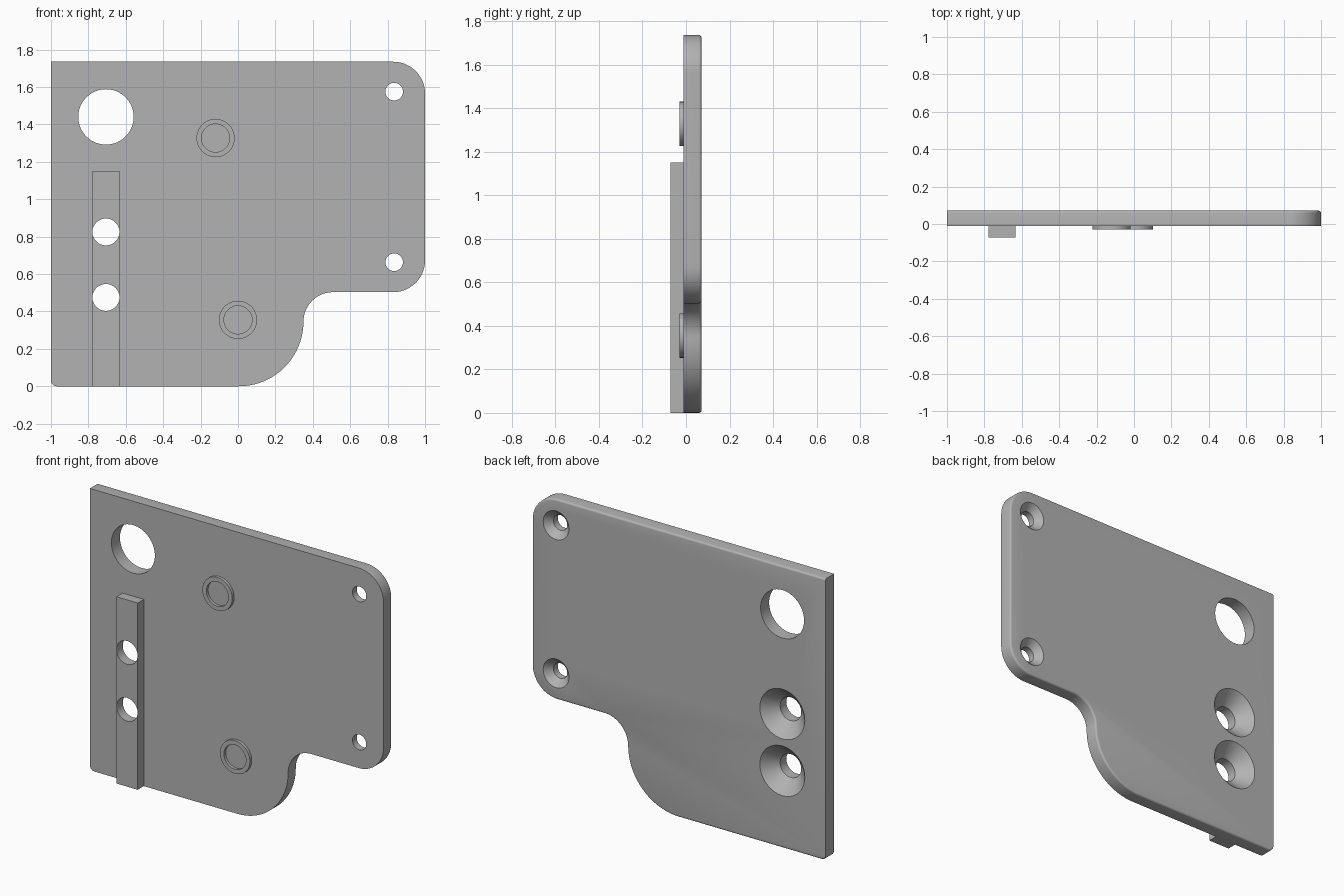
import bpy
import bmesh
import math

if "Cube" in bpy.data.objects:
    bpy.data.objects.remove(bpy.data.objects["Cube"], do_unlink=True)

grey = bpy.data.materials.new("plain grey")
grey.use_nodes = True
GREY = (0.45, 0.45, 0.45, 1)
grey.diffuse_color = GREY
grey.node_tree.nodes["Principled BSDF"].inputs["Base Color"].default_value = GREY

FRONT, BACK, RAIL_FRONT = -0.012, 0.071, -0.071
TOP, STEP = 1.735, 0.503


def loft(name, rings, closed=False):
    """Skin a list of equal-length point rings; cap the ends unless closed."""
    bm = bmesh.new()
    loops = [[bm.verts.new(p) for p in ring] for ring in rings]
    n = len(loops[0])
    pairs = list(zip(loops, loops[1:]))
    if closed:
        pairs.append((loops[-1], loops[0]))
    else:
        bm.faces.new(loops[0])
        bm.faces.new(loops[-1])
    for a, b in pairs:
        for i in range(n):
            j = (i + 1) % n
            bm.faces.new((a[i], a[j], b[j], b[i]))
    bmesh.ops.recalc_face_normals(bm, faces=bm.faces[:])
    mesh = bpy.data.meshes.new(name)
    bm.to_mesh(mesh)
    bm.free()
    mesh.materials.append(grey)
    obj = bpy.data.objects.new(name, mesh)
    bpy.context.collection.objects.link(obj)
    return obj


def arc(cx, cz, rx, rz, start, end, steps=20):
    angles = [math.radians(start + (end - start) * i / steps) for i in range(steps + 1)]
    return [(cx + rx * math.cos(a), cz + rz * math.sin(a)) for a in angles]


def lathe(name, x, z, profile, closed=False, sides=64):
    """Revolve (radius, y) pairs about an axis parallel to y."""
    rings = [[(px, y, pz) for px, pz in arc(x, z, r, r, 0, 360, sides)[:-1]]
             for r, y in profile]
    return loft(name, rings, closed)


def outline(y, d):
    """Plate outline counter-clockwise, inset by d except on the straight left side."""
    big, small, corner, nick = 0.345, 0.158, 0.17, 0.03
    pts = arc(-1 + nick, nick, nick, nick - d, 180, 270, 6)
    pts += arc(0.005, big, big - d, big - d, 270, 360)
    pts += arc(0.005 + big + small, big, small + d, small + d, 180, 90)
    pts += arc(1 - corner, STEP + corner, corner - d, corner - d, 270, 360)
    pts += arc(1 - corner, TOP - corner, corner - d, corner - d, 0, 90)
    pts.append((-1, TOP - d))
    return [(x, y, z) for x, z in pts]


def cut(obj, cutters):
    """Subtract the cutters and keep the result."""
    for cutter in cutters:
        mod = obj.modifiers.new("cut", "BOOLEAN")
        mod.operation = "DIFFERENCE"
        mod.solver = "EXACT"
        mod.object = cutter
    bpy.context.view_layer.update()
    graph = bpy.context.evaluated_depsgraph_get()
    result = bpy.data.meshes.new_from_object(obj.evaluated_get(graph))
    obj.modifiers.clear()
    obj.data = result


# Plate with a rounded back edge
f = 0.012
rings = [outline(FRONT, 0)]
for k in range(5):
    a = math.radians(90 * k / 4)
    rings.append(outline(BACK - f + f * math.sin(a), f * (1 - math.cos(a))))
plate = loft("plate", rings)

# Mounting rail on the front
w, rail_x = 0.0725, -0.706
corners = [(rail_x - w, 0), (rail_x + w, 0), (rail_x + w, 1.15), (rail_x - w, 1.15)]
rail = loft("mounting_rail", [[(x, y, z) for x, z in corners] for y in (RAIL_FRONT, FRONT)])


# Holes: one plain, four countersunk from the back
def countersunk(x, z, r, wide):
    seat = BACK - (wide - r)
    e = 0.02
    return lathe("hole_cutter", x, z, [(r, -0.2), (r, seat), (wide + e, BACK + e)])


window = lathe("hole_cutter", rail_x, 1.44, [(0.148, -0.2), (0.148, 0.2)])
rail_holes = [countersunk(rail_x, z, 0.0718, 0.153) for z in (0.825, 0.475)]
screw_holes = [countersunk(0.835, z, 0.047, 0.088) for z in (1.575, 0.663)]
cut(plate, [window] + rail_holes + screw_holes)
cut(rail, rail_holes)
for cutter in [window] + rail_holes + screw_holes:
    bpy.data.objects.remove(cutter, do_unlink=True)

# Raised locating rings on the front
parts = [plate, rail]
for name, x, z in (("upper_ring", -0.12, 1.327), ("lower_ring", 0, 0.355)):
    section = [(0.102, FRONT), (0.102, -0.03), (0.075, -0.03), (0.075, FRONT)]
    parts.append(lathe(name, x, z, section, closed=True))

# Smooth the curved walls, keep edges crisp
bpy.ops.object.select_all(action="DESELECT")
for part in parts:
    part.select_set(True)
bpy.context.view_layer.objects.active = plate
bpy.ops.object.shade_smooth_by_angle(angle=math.radians(30))
